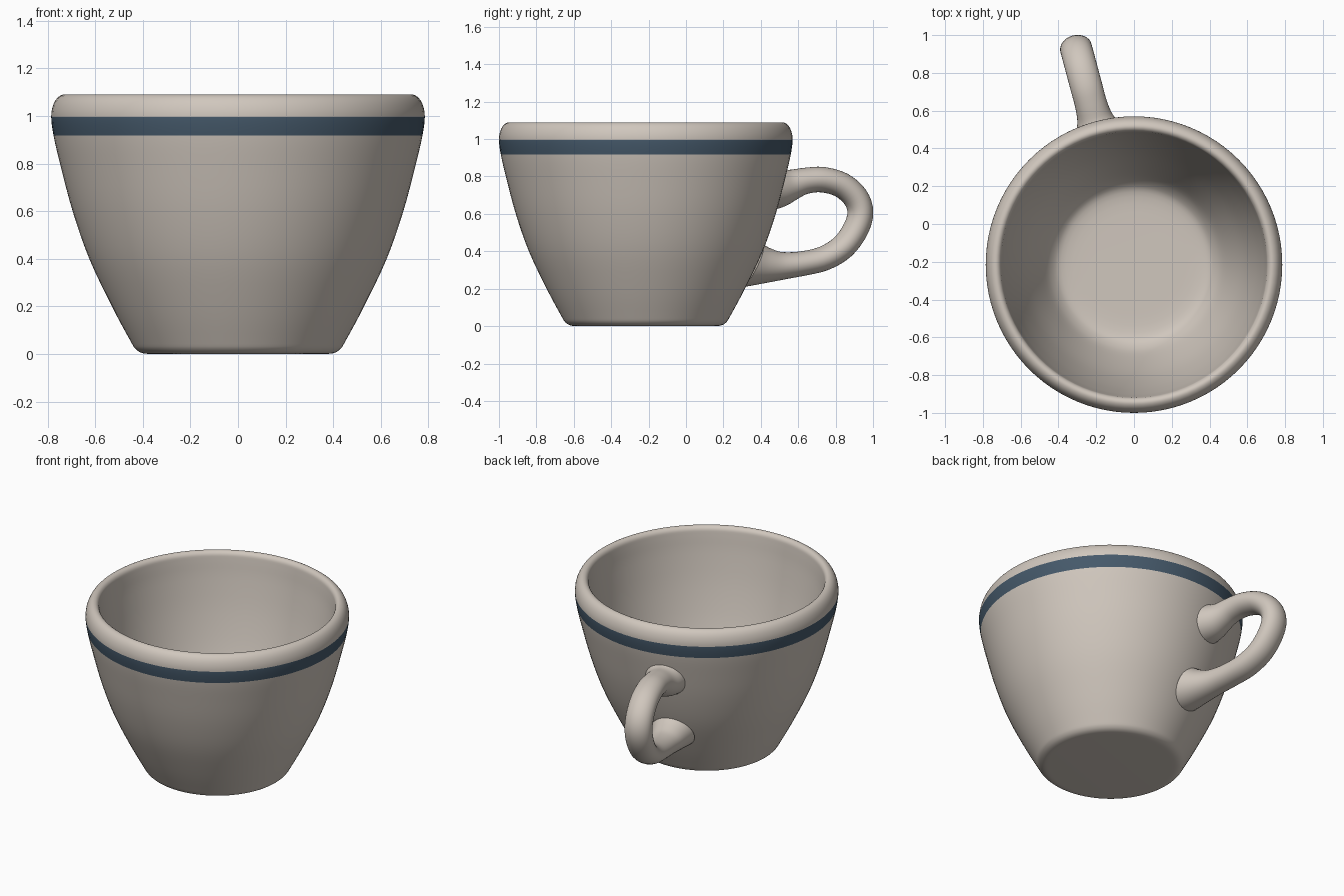
import bpy, bmesh, math
from mathutils import Vector

if "Cube" in bpy.data.objects:
    bpy.data.objects.remove(bpy.data.objects["Cube"])

CY = -0.215                 # cup axis position in y
ANG = math.radians(15)      # handle swings this far towards -x
SEG = 96


def spline(pts, n):
    """Catmull-Rom curve through the points, any dimension."""
    out = []
    for i in range(len(pts) - 1):
        p = [pts[max(0, min(len(pts) - 1, i + k))] for k in (-1, 0, 1, 2)]
        for s in range(n):
            t = s / n
            out.append([0.5 * (2 * b + (c - a) * t + (2 * a - 5 * b + 4 * c - d) * t * t
                               + (3 * b - a - 3 * c + d) * t ** 3) for a, b, c, d in zip(*p)])
    return out + [list(pts[-1])]


def material(name, col):
    m = bpy.data.materials.new(name)
    m.diffuse_color = (*col, 1)
    m.use_nodes = True
    m.node_tree.nodes["Principled BSDF"].inputs["Base Color"].default_value = m.diffuse_color
    return m


def skin(name, rings, mats, pick=lambda c: 0):
    """Joins rings of points into a closed smooth solid."""
    bm = bmesh.new()
    rows = [[bm.verts.new(p) for p in r] for r in rings]
    for a, b in zip(rows, rows[1:]):
        for i in range(len(a)):
            j = (i + 1) % len(a)
            f = bm.faces.new((a[i], a[j], b[j], b[i]))
            f.material_index = pick(f.calc_center_median())
    for end in (rows[0], rows[-1]):
        bm.faces.new(end)
    bmesh.ops.recalc_face_normals(bm, faces=bm.faces)
    me = bpy.data.meshes.new(name)
    bm.to_mesh(me)
    bm.free()
    for m in mats:
        me.materials.append(m)
    ob = bpy.data.objects.new(name, me)
    bpy.context.collection.objects.link(ob)
    bpy.context.view_layer.objects.active = ob
    ob.select_set(True)
    bpy.ops.object.shade_smooth_by_angle(angle=math.radians(40))
    ob.select_set(False)


clay = material("glaze", (0.63, 0.57, 0.51))
blue = material("stripe", (0.06, 0.10, 0.145))

# Cup: outside from foot to rim, then inside down to the floor (r, z)
profile = [(0.36, 0), (0.40, 0.003), (0.43, 0.02), (0.455, 0.06), (0.53, 0.2), (0.625, 0.4),
           (0.695, 0.6), (0.748, 0.8), (0.775, 0.917), (0.785, 0.995), (0.777, 1.045),
           (0.757, 1.078), (0.73, 1.09), (0.708, 1.075), (0.70, 1.035), (0.685, 0.92),
           (0.645, 0.7), (0.58, 0.45), (0.49, 0.22), (0.43, 0.12), (0.36, 0.085), (0.2, 0.08)]
rings = [[(r * math.cos(2 * math.pi * k / SEG), CY + r * math.sin(2 * math.pi * k / SEG), z)
          for k in range(SEG)] for r, z in spline(profile, 4)]


def stripe(c):
    return int(0.917 < c.z < 0.995 and math.hypot(c.x, c.y - CY) > 0.74)


skin("cup_body", rings, [clay, blue], stripe)

# Handle: centreline (y, z) with half height and half width, flared at both roots
path = [(0.455, 0.73, 0.12, 0.135), (0.51, 0.738, 0.105, 0.115), (0.57, 0.757, 0.082, 0.093),
        (0.64, 0.777, 0.07, 0.085), (0.73, 0.783, 0.068, 0.085), (0.83, 0.755, 0.068, 0.085),
        (0.905, 0.69, 0.068, 0.085), (0.932, 0.61, 0.068, 0.085), (0.908, 0.52, 0.068, 0.085),
        (0.84, 0.425, 0.067, 0.085), (0.74, 0.363, 0.066, 0.085), (0.62, 0.334, 0.066, 0.085),
        (0.51, 0.322, 0.075, 0.092), (0.42, 0.322, 0.1, 0.112), (0.35, 0.325, 0.13, 0.135)]
path = spline(path, 4)
out = Vector((-math.sin(ANG), math.cos(ANG), 0))
side = Vector((math.cos(ANG), math.sin(ANG), 0))
up = Vector((0, 0, 1))
cen = [Vector((0, CY, 0)) + out * ((y - CY) / math.cos(ANG)) + up * z for y, z, _, _ in path]
roots = (out * 0.25 + up).normalized(), -(out * 0.5 + up).normalized()
rings = []
last = len(path) - 1
for i, (y, z, h, w) in enumerate(path):
    t = (cen[min(i + 1, last)] - cen[max(i - 1, 0)]).normalized()
    n = side.cross(t)
    # lean the root sections along the cup wall
    for root, d in ((roots[0], i), (roots[1], last - i)):
        if d < 8:
            n = n.lerp(root, 1 - d / 8).normalized()
    rings.append([cen[i] + n * h * math.cos(a) + side * w * math.sin(a)
                  for a in (2 * math.pi * k / 32 for k in range(32))])
skin("handle", rings, [clay])
